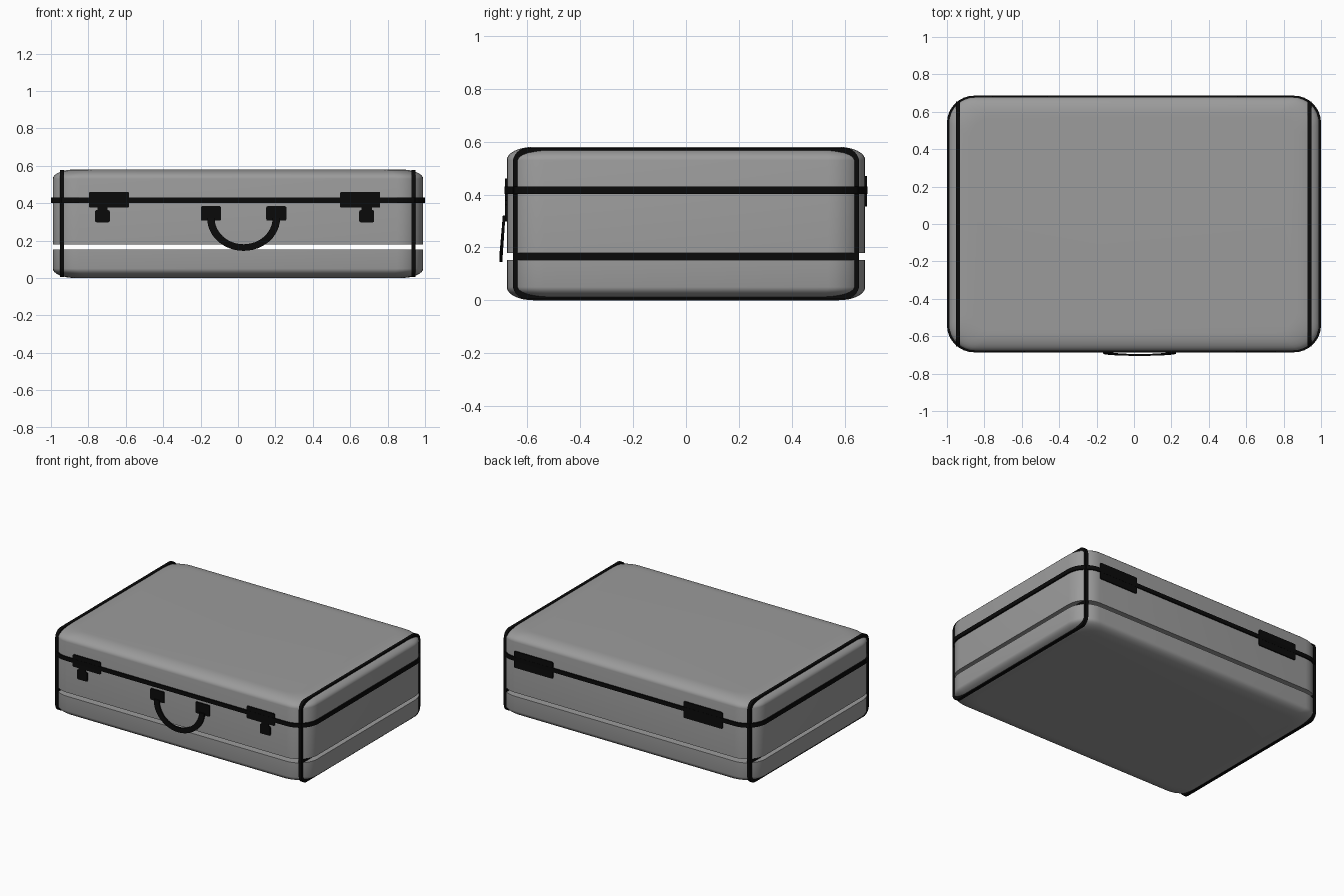
import bpy, bmesh
from math import sin, cos, pi, radians
from mathutils import Matrix

cube = bpy.data.objects.get("Cube")
if cube:
    bpy.data.objects.remove(cube)


def material(name, rgb):
    m = bpy.data.materials.new(name)
    m.use_nodes = True
    m.diffuse_color = (*rgb, 1)
    m.node_tree.nodes["Principled BSDF"].inputs["Base Color"].default_value = (*rgb, 1)
    return m


GREY = material("grey shell", (0.33, 0.33, 0.33))
BLACK = material("black trim", (0.003, 0.003, 0.003))


def finish(name, bm, mat):
    bmesh.ops.recalc_face_normals(bm, faces=bm.faces)
    mesh = bpy.data.meshes.new(name)
    bm.to_mesh(mesh)
    bm.free()
    mesh.materials.append(mat)
    ob = bpy.data.objects.new(name, mesh)
    bpy.context.collection.objects.link(ob)
    bpy.ops.object.select_all(action="DESELECT")
    ob.select_set(True)
    bpy.context.view_layer.objects.active = ob
    bpy.ops.object.shade_smooth_by_angle(angle=radians(35))
    return ob


def rounded_rect(hx, hy, r, steps=8):
    """Corner points of a rounded rectangle, counter-clockwise."""
    pts = []
    for k, (sx, sy) in enumerate([(1, 1), (-1, 1), (-1, -1), (1, -1)]):
        for i in range(steps + 1):
            a = pi / 2 * (k + i / steps)
            pts.append((sx * (hx - r) + r * cos(a), sy * (hy - r) + r * sin(a)))
    return pts


def loft(rings):
    """Closed solid through a stack of (outline, z) rings."""
    bm = bmesh.new()
    loops = [[bm.verts.new((x, y, z)) for x, y in pts] for pts, z in rings]
    n = len(loops[0])
    for a, b in zip(loops, loops[1:]):
        for i in range(n):
            j = (i + 1) % n
            bm.faces.new((a[i], a[j], b[j], b[i]))
    bm.faces.new(loops[0][::-1])
    bm.faces.new(loops[-1])
    return bm


def shell(name, z_cut, z_end):
    """Half of the case: straight at the cut, softly rounded at the end."""
    sign = 1 if z_end > z_cut else -1
    outline = rounded_rect(0.99, 0.678, 0.14)
    rings = [(outline, z_cut)]
    for i in range(9):
        a = pi / 2 * i / 8
        sx = 1 - 0.12 * (1 - cos(a)) / 0.99
        sy = 1 - 0.10 * (1 - cos(a)) / 0.678
        z = z_end - sign * 0.05 * (1 - sin(a))
        rings.append(([(x * sx, y * sy) for x, y in outline], z))
    finish(name, loft(rings), GREY)


def plate(name, x, z, w, h, y, depth=0.01):
    """Flat fitting on the front or back face."""
    bm = bmesh.new()
    bmesh.ops.create_cube(bm, size=1)
    bmesh.ops.scale(bm, vec=(w, depth, h), verts=bm.verts)
    upright = [e for e in bm.edges if abs(e.verts[0].co.y - e.verts[1].co.y) > depth / 2]
    bmesh.ops.bevel(bm, geom=upright, offset=0.008, segments=2, affect="EDGES", profile=0.5)
    bmesh.ops.translate(bm, vec=(x, y, z), verts=bm.verts)
    finish(name, bm, BLACK)


# Case halves, with an open seam between them
shell("lower_shell", 0.152, 0.0)
shell("upper_shell", 0.178, 0.58)

# Horizontal band around the case
finish("middle_band", loft([(rounded_rect(1.0, 0.686, 0.145), z) for z in (0.402, 0.43)]), BLACK)

# Upright bands near both ends
for side, x in (("left", 0.938), ("right", -0.942)):
    bm = loft([(rounded_rect(0.286, 0.655, 0.055), z) for z in (-0.011, 0.011)])
    bm.transform(Matrix.Translation((x, 0, 0.29)) @ Matrix.Rotation(pi / 2, 4, "Y"))
    finish(side + "_end_band", bm, BLACK)

# Front latches and back hinges
for side, x, back_x in (("left", 0.653, 0.70), ("right", -0.69, -0.61)):
    plate(side + "_latch_plate", x, 0.418, 0.215, 0.085, -0.68)
    plate(side + "_latch_neck", x + 0.035 * (1 if x > 0 else -1), 0.365, 0.055, 0.05, -0.68)
    plate(side + "_latch_tongue", x + 0.035 * (1 if x > 0 else -1), 0.33, 0.08, 0.065, -0.68)
    plate(side + "_hinge", back_x, 0.412, 0.30, 0.115, 0.68)

# Handle mounts
for side, x in (("left", 0.205), ("right", -0.145)):
    plate(side + "_handle_mount", x, 0.345, 0.108, 0.078, -0.68)

# Handle: flat half ring hanging slightly away from the front
bm = bmesh.new()
sections = []
for i in range(25):
    a = pi + pi * i / 24
    y = -0.688 + 0.012 * sin(a)
    sections.append([bm.verts.new((0.03 + rx * cos(a), y + dy, 0.32 + rz * sin(a)))
                     for rx, rz, dy in ((0.195, 0.175, -0.005), (0.155, 0.14, -0.005),
                                        (0.155, 0.14, 0.005), (0.195, 0.175, 0.005))])
for s, t in zip(sections, sections[1:]):
    for k in range(4):
        m = (k + 1) % 4
        bm.faces.new((s[k], s[m], t[m], t[k]))
bm.faces.new(sections[0])
bm.faces.new(sections[-1])
finish("handle", bm, BLACK)
